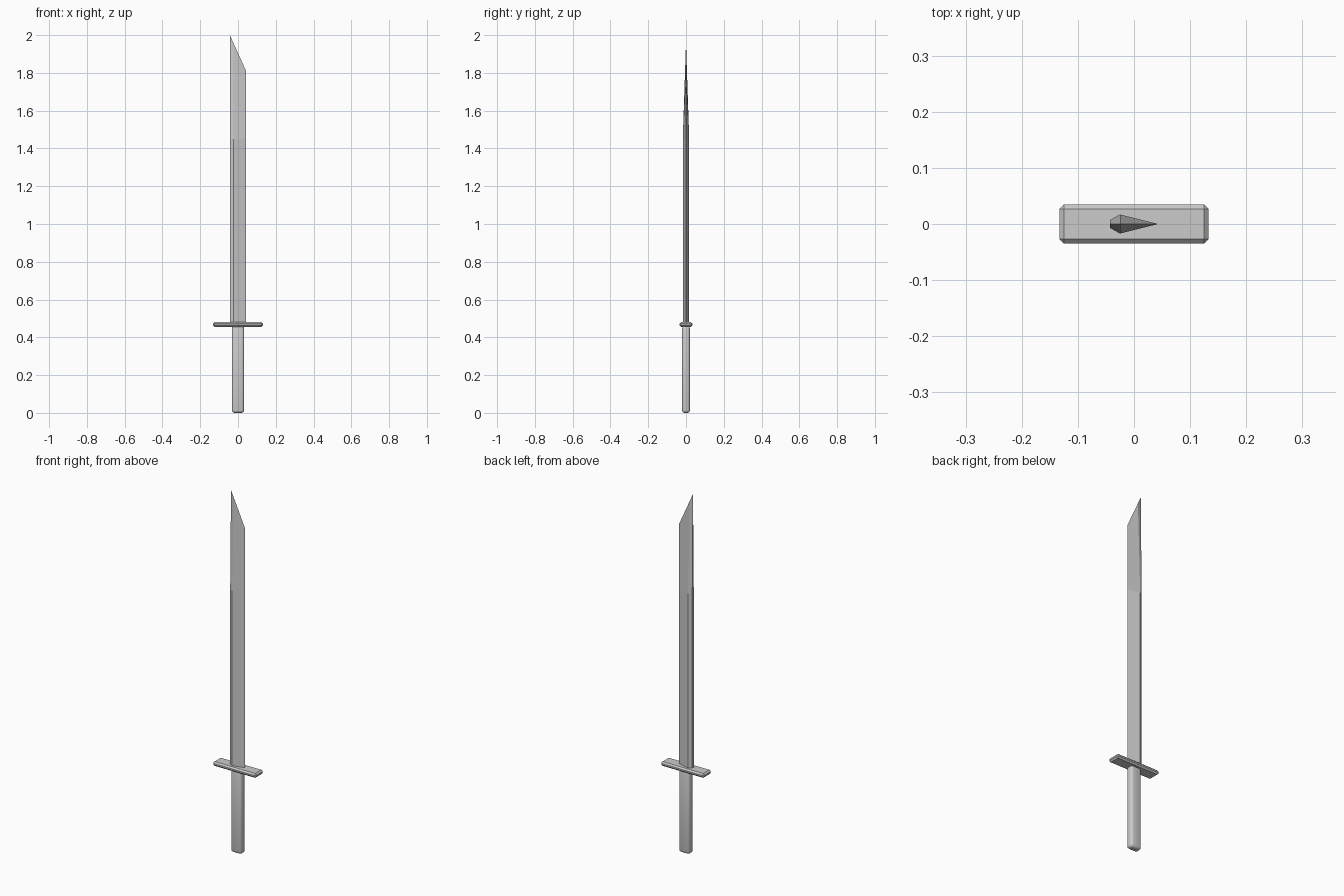
import bpy, bmesh

if "Cube" in bpy.data.objects:
    bpy.data.objects.remove(bpy.data.objects["Cube"])


def finish(name, bm):
    bmesh.ops.recalc_face_normals(bm, faces=bm.faces)
    mesh = bpy.data.meshes.new(name)
    bm.to_mesh(mesh)
    bm.free()
    obj = bpy.data.objects.new(name, mesh)
    bpy.context.collection.objects.link(obj)
    return obj


def bevelled_box(name, size, z_mid, width, segments):
    bm = bmesh.new()
    bmesh.ops.create_cube(bm, size=1)
    bmesh.ops.scale(bm, vec=size, verts=bm.verts)
    bmesh.ops.translate(bm, vec=(0, 0, z_mid), verts=bm.verts)
    bmesh.ops.bevel(bm, geom=bm.edges[:], offset=width, segments=segments,
                    profile=0.5, affect='EDGES')
    return finish(name, bm)


# Grip: rounded rectangular bar
grip = bevelled_box("grip", (0.066, 0.042, 0.46), 0.23, 0.014, 3)
bpy.context.view_layer.objects.active = grip
grip.select_set(True)
bpy.ops.object.shade_smooth_by_angle(angle=0.7)

# Guard: flat chamfered plate
bevelled_box("guard", (0.266, 0.07, 0.024), 0.468, 0.008, 1)

# Blade: wedge section, thinning to a slanted knife edge at the tip
bm = bmesh.new()
section = [(-0.043, 0.007), (-0.025, 0.017), (0.043, 0.0)]


def tip_z(x):
    return 2.0 - (x + 0.043) / 0.086 * 0.19


tip = [bm.verts.new((x, 0, tip_z(x))) for x, y in section]
rings = []
for z in (0.465, 1.45):
    sides = [[bm.verts.new((x, s * y, z)) for x, y in section[:2]] for s in (1, -1)]
    edge = bm.verts.new((section[2][0], 0, z))
    rings.append(sides[0] + [edge] + sides[1][::-1])
low, high = rings
for i in range(5):
    j = (i + 1) % 5
    bm.faces.new((low[i], low[j], high[j], high[i]))
bm.faces.new(low[::-1])
for a, b, c in ((high[0], high[1], high[2]), (high[4], high[3], high[2])):
    bm.faces.new((a, b, tip[1], tip[0]))
    bm.faces.new((b, c, tip[2], tip[1]))
bm.faces.new((high[0], high[4], tip[0]))
finish("blade", bm)
